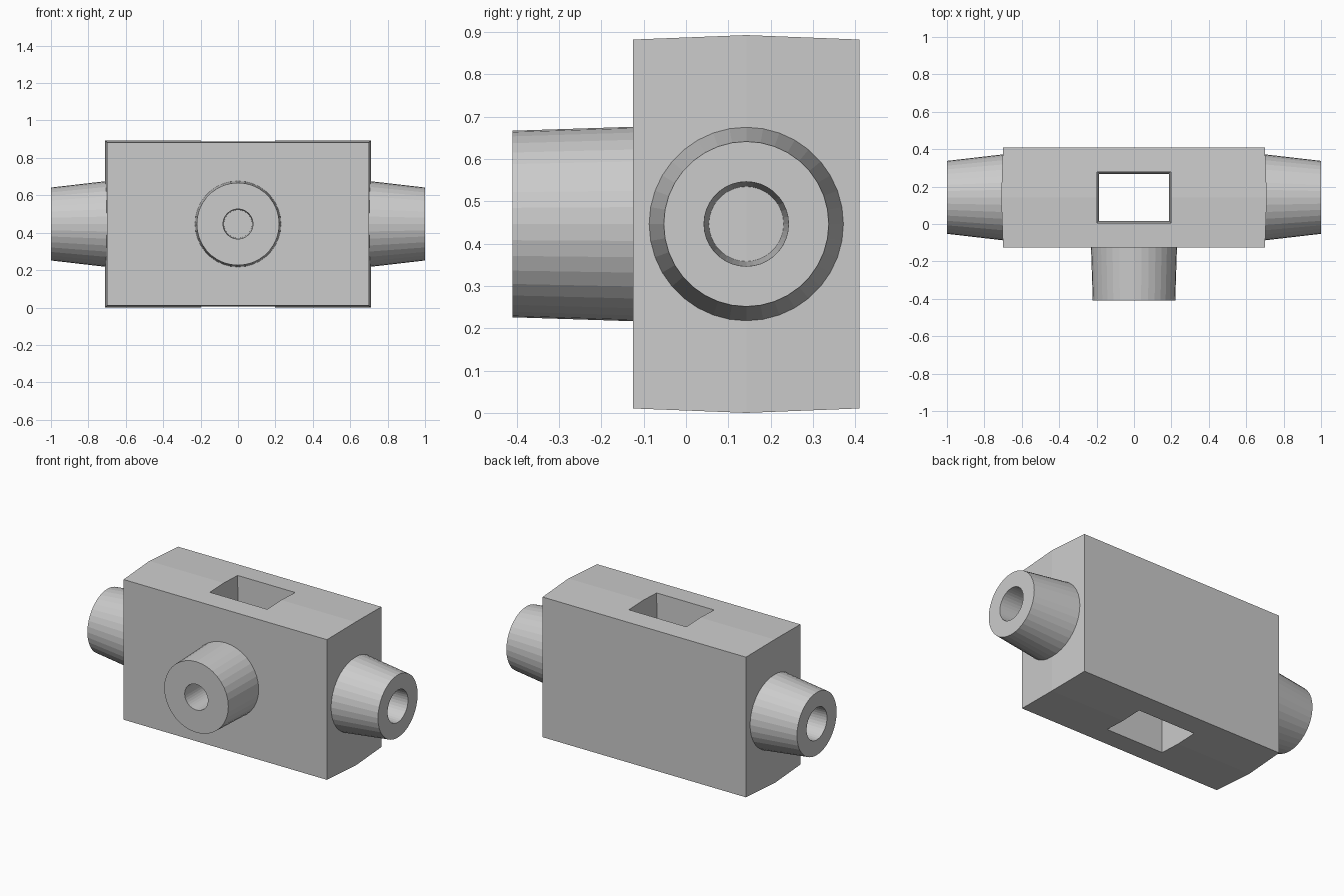
import bpy, bmesh, math
from mathutils import Matrix, Vector

if "Cube" in bpy.data.objects:
    bpy.data.objects.remove(bpy.data.objects["Cube"])

CY, CZ = 0.1425, 0.4465   # shared centre of block, window and bosses
SIDES = 36


def make_object(name, rings, matrix, closed=False):
    """Skin a list of point rings; join last to first if closed, else cap both ends."""
    bm = bmesh.new()
    loops = [[bm.verts.new(matrix @ Vector(p)) for p in ring] for ring in rings]
    pairs = list(zip(loops, loops[1:]))
    if closed:
        pairs.append((loops[-1], loops[0]))
    else:
        bm.faces.new(loops[0])
        bm.faces.new(loops[-1])
    for a, b in pairs:
        n = len(a)
        for i in range(n):
            j = (i + 1) % n
            bm.faces.new((a[i], a[j], b[j], b[i]))
    bmesh.ops.recalc_face_normals(bm, faces=bm.faces)
    mesh = bpy.data.meshes.new(name)
    bm.to_mesh(mesh)
    bm.free()
    obj = bpy.data.objects.new(name, mesh)
    bpy.context.collection.objects.link(obj)
    return obj


def rect(hx, hy, z):
    return [(-hx, -hy, z), (hx, -hy, z), (hx, hy, z), (-hx, hy, z)]


def circle(r, z):
    return [(r * math.cos(2 * math.pi * i / SIDES),
             r * math.sin(2 * math.pi * i / SIDES), z) for i in range(SIDES)]


def boss(name, profile, matrix):
    return make_object(name, [circle(r, z) for r, z in profile], matrix, closed=True)


# Block with draft: widest at its middle plane
to_front = Matrix.Translation((0, CY, CZ)) @ Matrix.Rotation(math.pi / 2, 4, 'X')
block = make_object("block", [rect(0.70, 0.436, -0.2675),
                              rect(0.71, 0.4465, 0),
                              rect(0.70, 0.436, 0.2675)], to_front)

# Drafted window through the block, narrowest at mid height
cutter = make_object("window_cutter", [rect(0.2005, 0.1395, -0.55),
                                       rect(0.187, 0.126, 0),
                                       rect(0.2005, 0.1395, 0.55)],
                     Matrix.Translation((0, CY, CZ)))
cutter.hide_render = True
cutter.hide_set(True)
cut = block.modifiers.new("window", 'BOOLEAN')
cut.operation = 'DIFFERENCE'
cut.solver = 'EXACT'
cut.object = cutter

# Front boss with a blind hole down to the block face
boss("front_boss", [(0.23, 0.262), (0.2205, 0.5525), (0.08, 0.5525), (0.075, 0.262)],
     to_front)

# Tapered side bosses, mirrored across x
to_right = Matrix.Translation((0, CY, CZ)) @ Matrix.Rotation(math.pi / 2, 4, 'Y')
side = boss("side_bosses", [(0.23, 0.698), (0.195, 1.0), (0.1, 1.0), (0.088, 0.698)],
            to_right)
side.modifiers.new("mirror", 'MIRROR')
